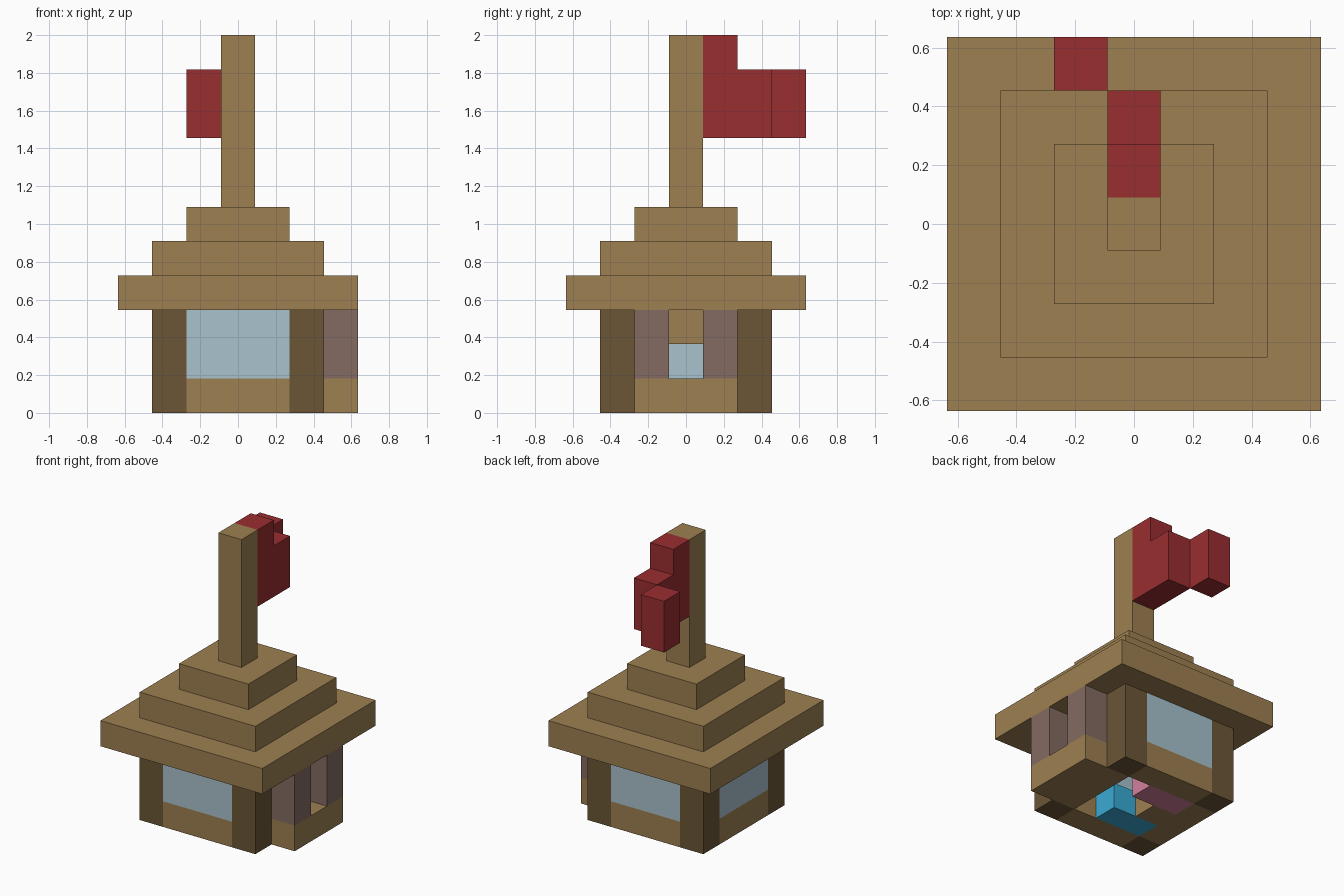
import bpy
import bmesh
from mathutils import Vector

if "Cube" in bpy.data.objects:
    bpy.data.objects.remove(bpy.data.objects["Cube"], do_unlink=True)

U = 2 / 11  # edge of one block


def linear(c):
    c /= 255
    return c / 12.92 if c <= 0.04045 else ((c + 0.055) / 1.055) ** 2.4


def material(name, *rgb):
    m = bpy.data.materials.new(name)
    m.use_nodes = True
    col = [linear(c) for c in rgb] + [1]
    m.diffuse_color = col
    m.node_tree.nodes["Principled BSDF"].inputs["Base Color"].default_value = col
    return m


planks = material("oak planks", 157, 128, 82)
log = material("dark log", 107, 86, 54)
glass = material("pale glass", 168, 194, 204)
shutter = material("mauve wood", 132, 107, 98)
red = material("red cloth", 154, 46, 48)
blue = material("blue cloth", 58, 170, 212)
pink = material("pink cloth", 212, 128, 156)


def box(name, mat, x, y, z):
    """Box from ranges given in blocks."""
    bm = bmesh.new()
    bmesh.ops.create_cube(bm, size=1)
    lo, hi = Vector((x[0], y[0], z[0])), Vector((x[1], y[1], z[1]))
    for v in bm.verts:
        v.co = Vector([((a + b) / 2 + (b - a) * c) * U for a, b, c in zip(lo, hi, v.co)])
    me = bpy.data.meshes.new(name)
    bm.to_mesh(me)
    bm.free()
    me.materials.append(mat)
    ob = bpy.data.objects.new(name, me)
    bpy.context.collection.objects.link(ob)
    return ob


def square(h):
    return (-h, h)


inner = square(1.5)
low, high = (-2.5, -1.5), (1.5, 2.5)

# Corner posts
for x in (low, high):
    for y in (low, high):
        box("corner_post", log, x, y, (0, 3))

# Low walls with wide windows on three sides
for side, x, y in (("front", inner, low), ("back", inner, high), ("right", low, inner)):
    box(side + "_wall", planks, x, y, (0, 1))
    box(side + "_window", glass, x, y, (1, 3))

# Left wall with a central opening
box("left_wall", planks, high, inner, (0, 1))
box("opening_lintel", planks, high, square(0.5), (2, 3))
for name, y in (("front", (-1.5, -0.5)), ("back", (0.5, 1.5))):
    box(name + "_opening_jamb", planks, high, y, (1, 3))
    box(name + "_balcony_post", shutter, (2.5, 3.5), y, (1, 3))
box("balcony_base", planks, (2.5, 3.5), inner, (0, 1))

# Furniture on the open ground
box("blue_bed", blue, (-1.5, 0.5), (-1.5, -0.5), (0, 1))
box("pink_bed", pink, (-1.5, 0.5), (0.5, 1.5), (0, 1))
box("bedside_table", planks, (-1.5, -0.5), square(0.5), (0, 1))

# Stepped roof
for i, h in enumerate((3.5, 2.5, 1.5)):
    box("roof_step", planks, square(h), square(h), (3 + i, 4 + i))

# Flagpole and flag
box("flagpole", planks, square(0.5), square(0.5), (6, 11))
box("flag_inner", red, square(0.5), (0.5, 1.5), (8, 11))
box("flag_middle", red, square(0.5), (1.5, 2.5), (8, 10))
box("flag_tip", red, (-1.5, -0.5), (2.5, 3.5), (8, 10))
